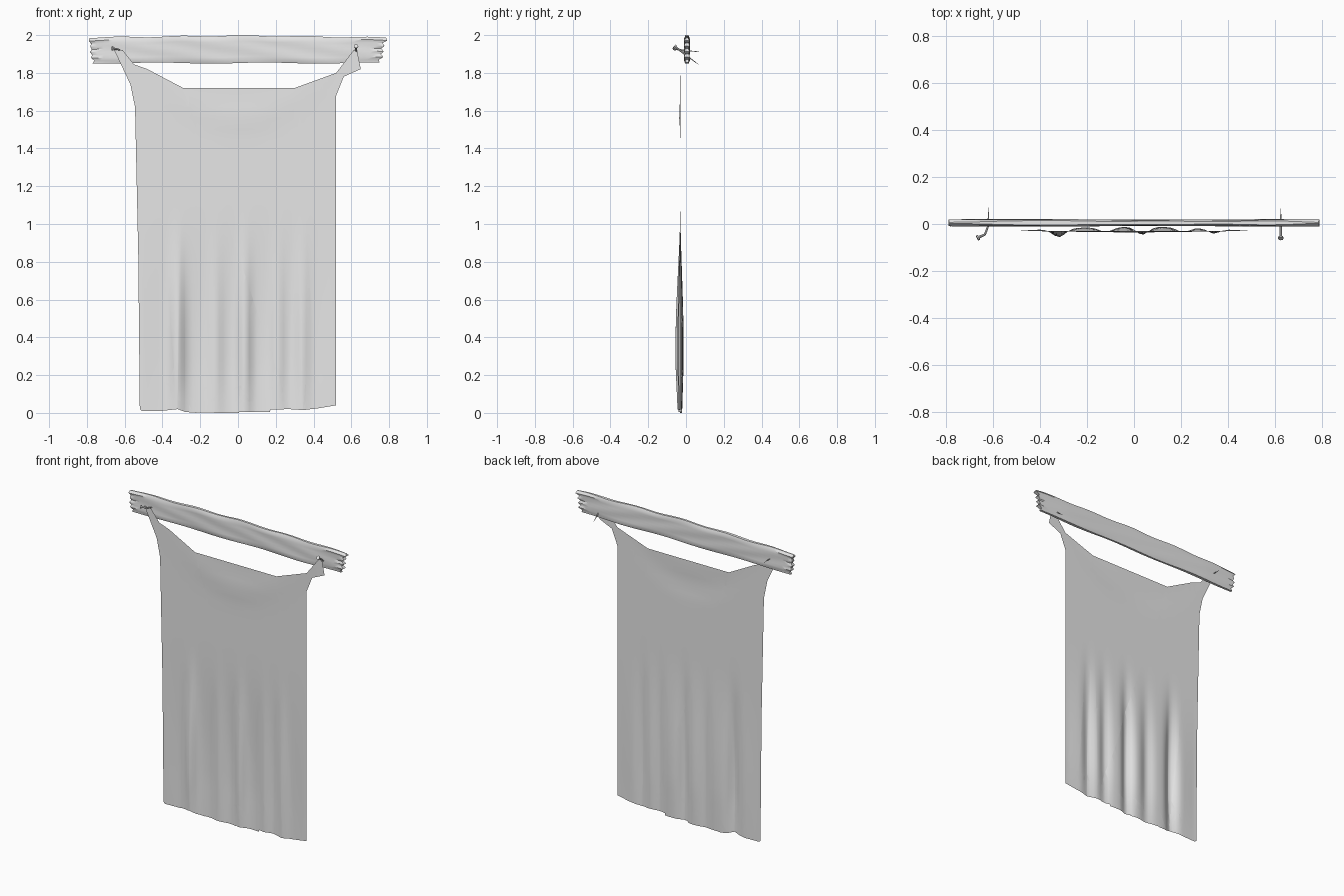
import bpy, bmesh
from math import sin, exp
from mathutils import Vector

cube = bpy.data.objects.get("Cube")
if cube:
    bpy.data.objects.remove(cube, do_unlink=True)

grey = bpy.data.materials.new("plain grey")
grey.use_nodes = True
grey.diffuse_color = (0.8, 0.8, 0.8, 1)
grey.node_tree.nodes["Principled BSDF"].inputs["Base Color"].default_value = (0.8, 0.8, 0.8, 1)


def finish(bm, name, angle=0.6):
    """Turn a bmesh into a smooth-shaded object."""
    mesh = bpy.data.meshes.new(name)
    bm.to_mesh(mesh)
    bm.free()
    mesh.materials.append(grey)
    obj = bpy.data.objects.new(name, mesh)
    bpy.context.collection.objects.link(obj)
    bpy.ops.object.select_all(action='DESELECT')
    obj.select_set(True)
    bpy.context.view_layer.objects.active = obj
    bpy.ops.object.shade_smooth_by_angle(angle=angle)
    return obj


# Weathered plank: rings along x, splintered ends
def build_plank():
    bm = bmesh.new()
    levels, steps = 10, 48
    left_jag = [.02, .03, .012, .018, .006, .016, .008, .012, 0, .004]
    right_jag = [.04, .045, .02, .034, .018, .032, .014, .026, 0, .006]
    front, back = [], []
    for i in range(steps + 1):
        t = i / steps
        end = max(0, abs(2 * t - 1) - .72) / .28
        f_col, b_col = [], []
        for k in range(levels):
            v = k / (levels - 1)
            x0, x1 = -.79 + left_jag[k], .79 - right_jag[k]
            x = x0 + (x1 - x0) * t
            top = 1.998 - .014 * abs(x) + .003 * sin(19 * x + 1)
            low = 1.852 + .003 * sin(11 * x)
            z = low + (top - low) * v
            rim = .006 if k in (0, levels - 1) else 0
            groove = .006 * end * (k % 2) + .0025 * sin(9 * x + 5 * v) * sin(6 * v + 4 * x)
            half = .0135 - rim - groove
            f_col.append(bm.verts.new((x, .005 - half, z)))
            b_col.append(bm.verts.new((x, .005 + half, z)))
        front.append(f_col)
        back.append(b_col)
    for i in range(steps):
        for k in range(levels - 1):
            for side in (front, back):
                bm.faces.new((side[i][k], side[i + 1][k], side[i + 1][k + 1], side[i][k + 1]))
        for k in (0, levels - 1):
            bm.faces.new((front[i][k], front[i + 1][k], back[i + 1][k], back[i][k]))
    for i in (0, steps):
        for k in range(levels - 1):
            bm.faces.new((front[i][k], front[i][k + 1], back[i][k + 1], back[i][k]))
    bmesh.ops.recalc_face_normals(bm, faces=bm.faces)
    return finish(bm, "plank")


# Cloth: one outlined sheet, sliced finely and pushed into folds
def fold_depth(x, z):
    grow = min(1, max(0, (1.12 - z) / .75))
    grow = grow * grow * (3 - 2 * grow)
    tuck = 1 - .45 * max(0, (.25 - z) / .25)
    ridges = ((-.32, .036, .04), (-.12, .02, .04), (.035, .034, .035),
              (.21, .02, .035), (.34, .02, .035))
    fold = sum(h * exp(-((x - c) / w) ** 2) for c, h, w in ridges)
    valley = .018 * max(0, 1 - (x / .5) ** 2)
    sag = .006 * exp(-((z - 1.57 - .9 * x * x) / .06) ** 2) * exp(-(x / .3) ** 2)
    return -.03 + grow * tuck * (valley - fold) - sag


def build_cloth():
    top = [(.52, 1.68), (.56, 1.78), (.65, 1.82), (.628, 1.93), (.612, 1.92), (.52, 1.80),
           (.30, 1.72), (-.29, 1.72), (-.48, 1.82), (-.55, 1.845), (-.61, 1.92),
           (-.66, 1.93), (-.57, 1.74), (-.535, 1.57), (-.52, 1.0), (-.505, .2)]
    hem = [(-.52, .02), (-.51, .01), (-.41, .01), (-.41, .145), (-.38, .158), (-.325, .145),
           (-.32, .02), (-.28, .005), (-.22, 0), (-.205, .142), (-.095, .135),
           (-.10, 0), (.005, 0), (.012, .145), (.09, .147), (.09, .005), (.17, .005),
           (.183, .14), (.27, .135), (.27, .02), (.345, .015), (.355, .15),
           (.435, .16), (.43, .025), (.52, .04)]
    bm = bmesh.new()
    bm.faces.new([bm.verts.new((x, -.03, z)) for x, z in hem + top])
    bmesh.ops.triangulate(bm, faces=bm.faces)

    def slice_at(point, normal):
        bmesh.ops.bisect_plane(bm, geom=bm.verts[:] + bm.edges[:] + bm.faces[:],
                               dist=.0001, plane_co=point, plane_no=normal)
    for i in range(-32, 33):
        slice_at((i * .02 + .001, 0, 0), (1, 0, 0))
    for i in range(1, 32):
        slice_at((0, 0, i * .06 + .001), (0, 0, 1))
    for v in bm.verts:
        v.co.y = fold_depth(v.co.x, v.co.z)
    bmesh.ops.recalc_face_normals(bm, faces=bm.faces)
    if sum(f.normal.y for f in bm.faces) > 0:
        bmesh.ops.reverse_faces(bm, faces=bm.faces)
    return finish(bm, "cloth", 1.2)


# Nails: tapered rods with a flat head
def rod(bm, a, b, r1, r2):
    a, b = Vector(a), Vector(b)
    turn = (b - a).to_track_quat('Z', 'Y').to_matrix().to_4x4()
    turn.translation = (a + b) / 2
    bmesh.ops.create_cone(bm, cap_ends=True, segments=8, radius1=r1, radius2=r2,
                          depth=(b - a).length, matrix=turn)


def build_nail(name, path):
    bm = bmesh.new()
    start = Vector(path[0])
    way = (Vector(path[1]) - start).normalized()
    rod(bm, start, start + way * .008, .012, .011)
    radii = [.006, .005, .004, .001]
    for i in range(len(path) - 1):
        last = i == len(path) - 2
        rod(bm, path[i], path[i + 1], radii[i], .001 if last else radii[i + 1])
    return finish(bm, name)


build_plank()
build_cloth()
build_nail("right_bent_nail", [(-.668, -.06, 1.93), (-.635, -.045, 1.925),
                               (-.622, -.01, 1.918), (-.618, .07, 1.912)])
build_nail("left_nail", [(.625, -.062, 1.942), (.625, -.02, 1.91), (.625, .065, 1.845)])
